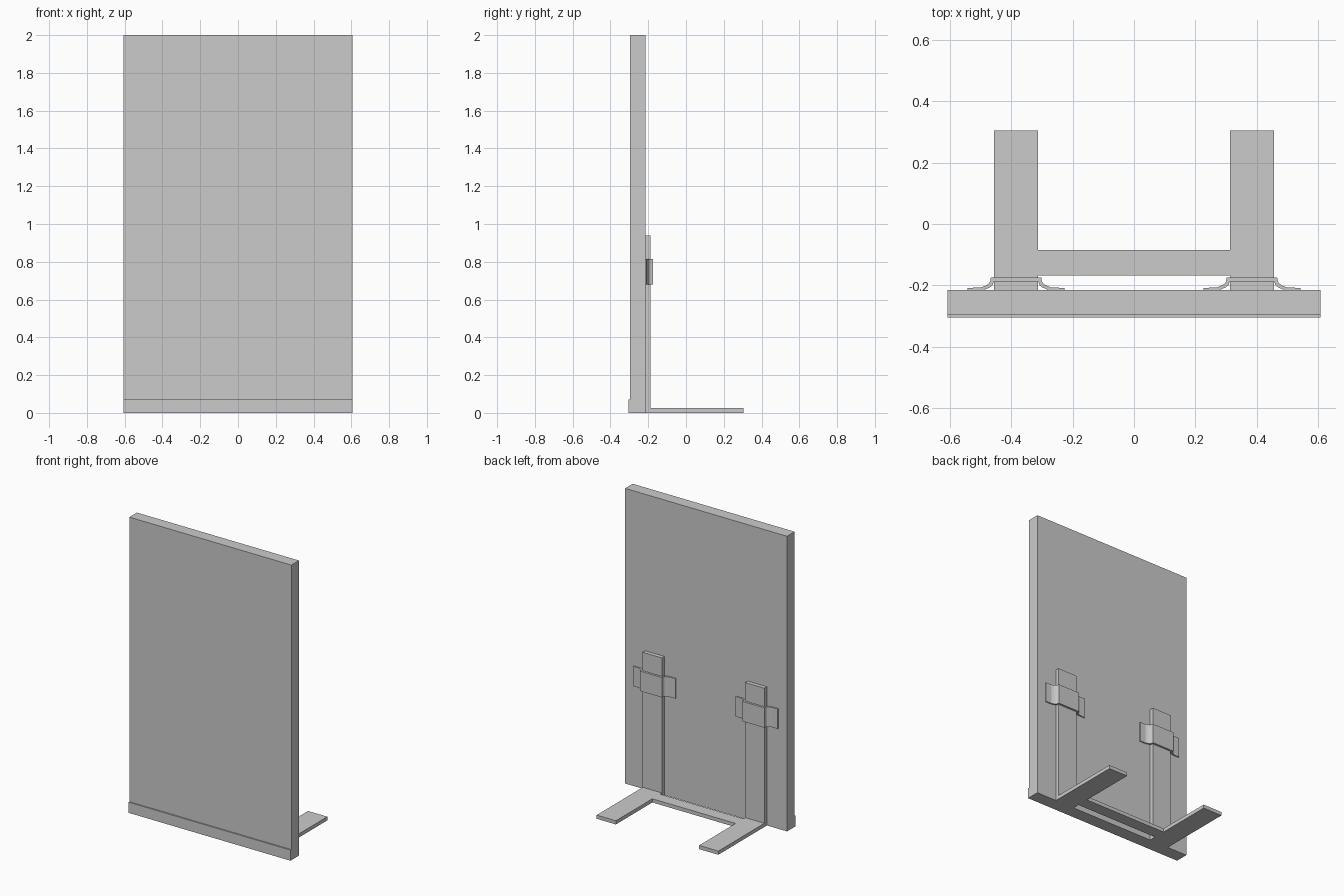
import bpy, bmesh

if "Cube" in bpy.data.objects:
    bpy.data.objects.remove(bpy.data.objects["Cube"])


def prism(name, points, axis, lo, hi):
    """Extrude a 2D profile: (y, z) along x, or (x, y) along z."""
    bm = bmesh.new()
    if axis == 'x':
        coords = [(lo, a, b) for a, b in points]
        offset = (hi - lo, 0, 0)
    else:
        coords = [(a, b, lo) for a, b in points]
        offset = (0, 0, hi - lo)
    face = bm.faces.new([bm.verts.new(c) for c in coords])
    ext = bmesh.ops.extrude_face_region(bm, geom=[face], use_keep_orig=True)
    verts = [g for g in ext['geom'] if isinstance(g, bmesh.types.BMVert)]
    bmesh.ops.translate(bm, verts=verts, vec=offset)
    bmesh.ops.recalc_face_normals(bm, faces=bm.faces)
    mesh = bpy.data.meshes.new(name)
    bm.to_mesh(mesh)
    bm.free()
    obj = bpy.data.objects.new(name, mesh)
    bpy.context.collection.objects.link(obj)
    return obj


PANEL_BACK = -0.215
UPRIGHT_BACK = -0.188

# Upright panel with a thicker kick strip along the front bottom edge
prism("panel", [(PANEL_BACK, 0), (PANEL_BACK, 2), (-0.296, 2),
                (-0.296, 0.072), (-0.305, 0.072), (-0.305, 0)],
      'x', -0.607, 0.607)

# Half section of the bracket strap, running from the flange tip to the middle
outer = [(0.158, -0.208), (0.115, -0.207), (0.1, -0.201), (0.088, -0.194),
         (0.084, -0.186), (0.082, -0.174)]
inner = [(0.073, -0.188), (0.077, -0.2), (0.085, -0.206), (0.105, PANEL_BACK),
         (0.158, PANEL_BACK)]

for side, label in ((-1, "left"), (1, "right")):
    cx = side * 0.384
    # L-shaped support: upright against the panel and foot behind it
    prism(label + "_support",
          [(PANEL_BACK, 0), (0.305, 0), (0.305, 0.025), (UPRIGHT_BACK, 0.025),
           (UPRIGHT_BACK, 0.94), (PANEL_BACK, 0.94)],
          'x', cx - 0.072, cx + 0.072)
    # Strap that holds the upright to the panel
    half = outer
    section = (half + [(-x, y) for x, y in reversed(half)]
               + [(-x, y) for x, y in reversed(inner)] + inner)
    prism(label + "_strap", [(cx + x, y) for x, y in section],
          'z', 0.68, 0.815)

# Crossbar joining the two feet
prism("crossbar", [(-0.168, 0), (-0.085, 0), (-0.085, 0.025), (-0.168, 0.025)],
      'x', -0.312, 0.312)
